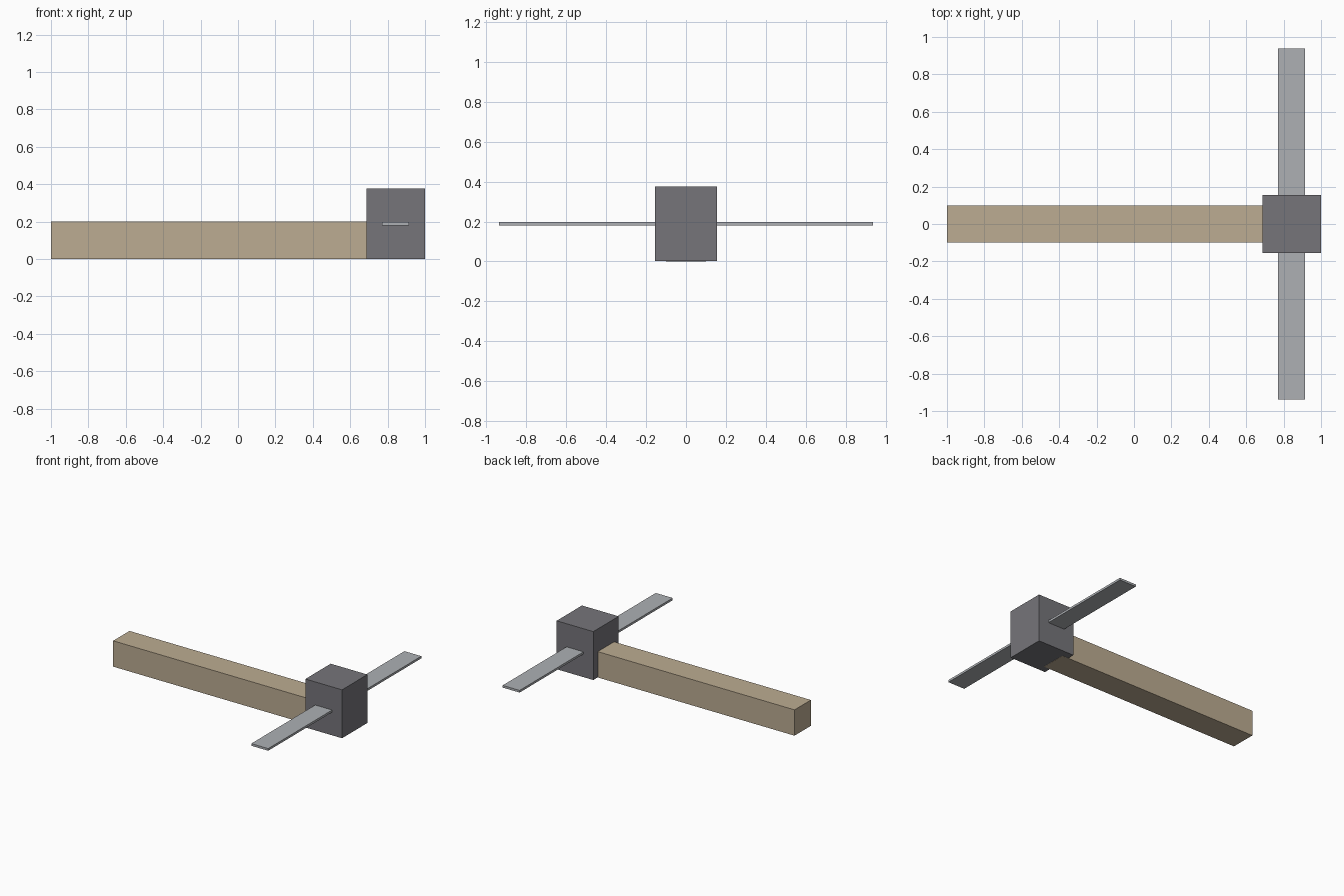
import bpy
from mathutils import Vector

default = bpy.data.objects.get("Cube")
if default:
    bpy.data.objects.remove(default, do_unlink=True)


def material(name, rgb):
    mat = bpy.data.materials.new(name)
    mat.use_nodes = True
    mat.diffuse_color = (*rgb, 1)
    mat.node_tree.nodes["Principled BSDF"].inputs["Base Color"].default_value = (*rgb, 1)
    return mat


def box(name, low, high, mat):
    """Flat-faced box between two opposite corners."""
    low, high = Vector(low), Vector(high)
    bpy.ops.mesh.primitive_cube_add(size=1)
    obj = bpy.context.object
    obj.name = name
    for v in obj.data.vertices:
        v.co = (low + high) / 2 + v.co * (high - low)
    obj.data.materials.append(mat)
    return obj


wood = material("tan wood", (0.503, 0.413, 0.287))
iron = material("dark grey iron", (0.181, 0.178, 0.195))
steel = material("light grey steel", (0.418, 0.434, 0.456))

# Long wooden beam, its end let into the head block
box("beam", (-1, -0.1, 0), (0.74, 0.1, 0.2), wood)

# Head block
box("head_block", (0.686, -0.155, 0.001), (1, 0.155, 0.376), iron)

# Flat blade running through the head block
box("blade", (0.77, -0.937, 0.18), (0.915, 0.937, 0.197), steel)
